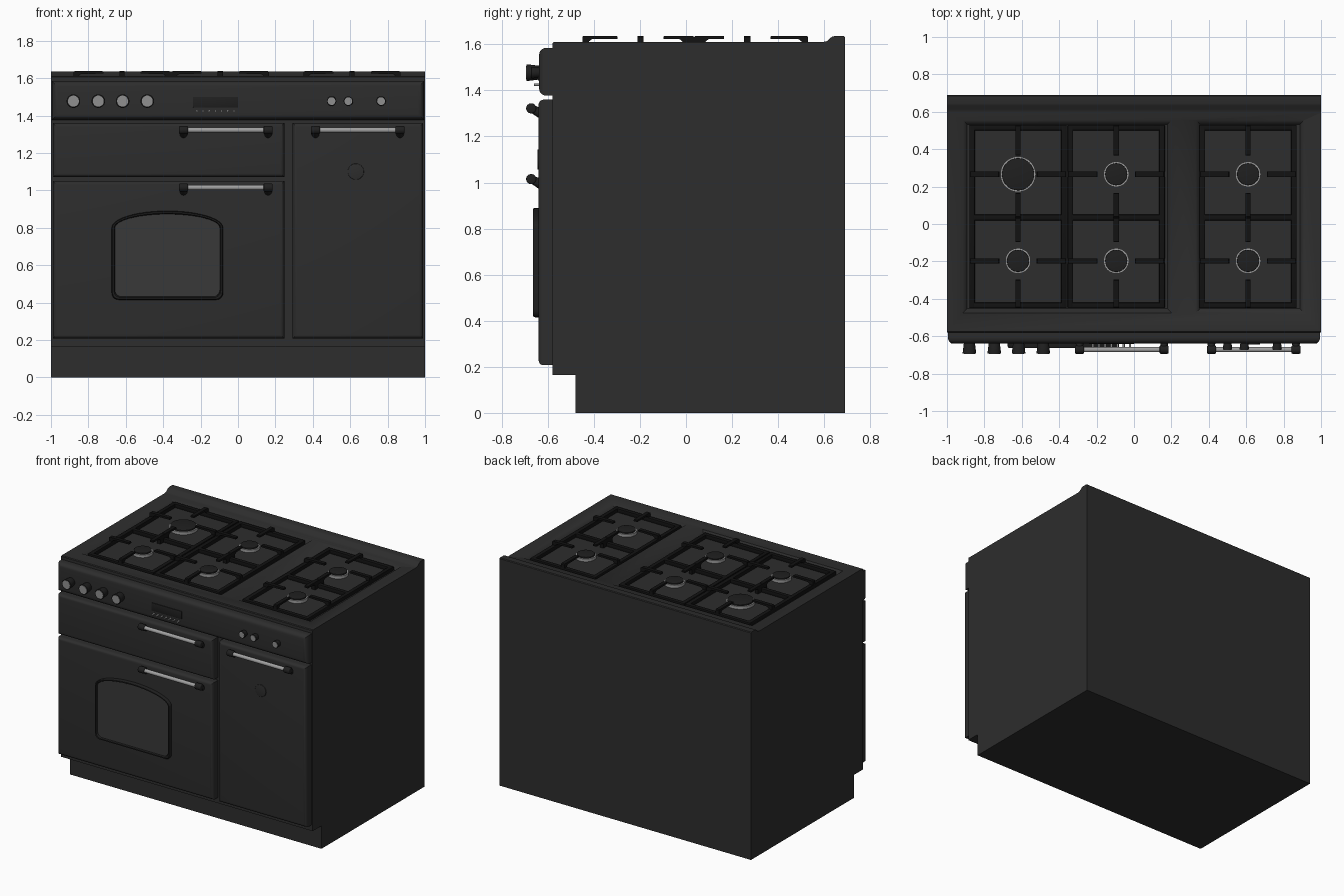
import bpy, bmesh
from math import pi, cos, sin
from mathutils import Vector, Matrix

if "Cube" in bpy.data.objects:
    bpy.data.objects.remove(bpy.data.objects["Cube"])


def material(name, v):
    m = bpy.data.materials.new(name)
    m.diffuse_color = (v, v, v, 1)
    m.use_nodes = True
    m.node_tree.nodes["Principled BSDF"].inputs["Base Color"].default_value = m.diffuse_color
    return m


ENAMEL = material("black_enamel", 0.026)
IRON = material("cast_iron", 0.006)
STEEL = material("steel", 0.35)
KNOB = material("knob_face", 0.28)
GLASS = material("oven_glass", 0.04)
TRIM = material("dark_trim", 0.014)


def finish(bm, name, mat):
    bmesh.ops.recalc_face_normals(bm, faces=bm.faces)
    me = bpy.data.meshes.new(name)
    bm.to_mesh(me)
    bm.free()
    me.shade_smooth()
    me.set_sharp_from_angle(angle=0.6)
    me.materials.append(mat)
    ob = bpy.data.objects.new(name, me)
    bpy.context.collection.objects.link(ob)
    return ob


def add_loft(bm, rings, cap=True):
    """Skin a list of equal-length closed point loops."""
    vs = [[bm.verts.new(p) for p in r] for r in rings]
    n = len(vs[0])
    for a, b in zip(vs, vs[1:]):
        for i in range(n):
            bm.faces.new((a[i], a[(i + 1) % n], b[(i + 1) % n], b[i]))
    if cap:
        bm.faces.new(vs[0])
        bm.faces.new(vs[-1])


def add_box(bm, x0, x1, y0, y1, z0, z1, front=0, rim=0):
    lo, hi = Vector((x0, y0, z0)), Vector((x1, y1, z1))
    mat = Matrix.Translation((lo + hi) / 2) @ Matrix.Diagonal((*(hi - lo), 1))
    vs = bmesh.ops.create_cube(bm, size=1, matrix=mat)["verts"]
    edges = {e for v in vs for e in v.link_edges}
    if front:   # round only the edges around the front face
        es = [e for e in edges if all(abs(v.co.y - y0) < 1e-4 for v in e.verts)]
        bmesh.ops.bevel(bm, geom=es, offset=front, segments=5, profile=0.5, affect='EDGES')
    elif rim:
        bmesh.ops.bevel(bm, geom=list(edges), offset=rim, segments=2, profile=0.5, affect='EDGES')


def add_cyl(bm, p0, p1, r0, r1=None, seg=32, rim=0):
    p0, p1 = Vector(p0), Vector(p1)
    d = p1 - p0
    mat = Matrix.Translation((p0 + p1) / 2) @ d.to_track_quat('Z', 'Y').to_matrix().to_4x4()
    vs = bmesh.ops.create_cone(bm, cap_ends=True, segments=seg, radius1=r0,
                               radius2=r0 if r1 is None else r1, depth=d.length, matrix=mat)["verts"]
    if rim:
        es = {e for v in vs for e in v.link_edges
              if any(len(f.verts) > 4 for f in e.link_faces)}
        bmesh.ops.bevel(bm, geom=list(es), offset=rim, segments=3, profile=0.5, affect='EDGES')


def box(name, mat, *a, **k):
    bm = bmesh.new()
    add_box(bm, *a, **k)
    return finish(bm, name, mat)


def cyl(name, mat, *a, **k):
    bm = bmesh.new()
    add_cyl(bm, *a, **k)
    return finish(bm, name, mat)


# Body: side profile with toe kick and raised back lip, extruded across x
side = [(-0.48, 0), (-0.48, 0.165), (-0.58, 0.165), (-0.58, 1.605), (-0.575, 1.61),
        (0.595, 1.61), (0.612, 1.614), (0.632, 1.632), (0.645, 1.636), (0.685, 1.636),
        (0.69, 1.631), (0.69, 0)]
bm = bmesh.new()
add_loft(bm, [[(x, y, z) for y, z in side] for x in (-1, 1)])
body = finish(bm, "body", ENAMEL)

# Two shallow hob wells with sloping sides
FLOOR = 1.582
bm = bmesh.new()
for x0, x1 in ((-0.915, 0.2), (0.33, 0.91)):
    rings = []
    for d, z in ((0.022, FLOOR), (0, 1.6101), (0, 1.66)):
        rings.append([(x0 + d, -0.475 + d, z), (x1 - d, -0.475 + d, z),
                      (x1 - d, 0.555 - d, z), (x0 + d, 0.555 - d, z)])
    add_loft(bm, rings)
cutter = finish(bm, "well_cutter", ENAMEL)
cutter.hide_render = True
cutter.hide_viewport = True
mod = body.modifiers.new("wells", 'BOOLEAN')
mod.operation = 'DIFFERENCE'
mod.object = cutter
mod.solver = 'EXACT'

# Control panel, drawer and doors
box("control_panel", ENAMEL, -0.995, 0.995, -0.638, -0.575, 1.377, 1.585, front=0.032)
box("upper_drawer", ENAMEL, -0.99, 0.248, -0.64, -0.575, 1.07, 1.36, front=0.022)
box("oven_door", ENAMEL, -0.99, 0.248, -0.64, -0.575, 0.207, 1.05, front=0.022)
box("side_door", ENAMEL, 0.292, 0.99, -0.64, -0.575, 0.207, 1.36, front=0.022)


# Arched oven window
def arch(d, y):
    x0, x1, z0, r = -0.675 + d, -0.08 - d, 0.415 + d, 0.035
    cx, a = (x0 + x1) / 2, (x1 - x0) / 2
    pts = []
    for c, s in ((x0 + r, pi), (x1 - r, 1.5 * pi)):
        for i in range(6):
            t = s + i * pi / 10
            pts.append((c + r * cos(t), y, z0 + r + r * sin(t)))
    for i in range(25):
        t = pi * i / 24
        pts.append((cx + a * cos(t), y, 0.80 + (0.09 - d) * sin(t)))
    return pts


bm = bmesh.new()
add_loft(bm, [arch(*p) for p in ((0, -0.63), (0, -0.656), (0.004, -0.664), (0.012, -0.664),
                                 (0.016, -0.657), (0.018, -0.63))], cap=False)
finish(bm, "window_frame", TRIM)
bm = bmesh.new()
add_loft(bm, [arch(0.017, -0.635), arch(0.017, -0.655)])
finish(bm, "window_glass", GLASS)


# Handles: steel bar between two dark end brackets
def handle(name, x0, x1, z):
    cyl(name + "_bar", STEEL, (x0 + 0.02, -0.672, z), (x1 - 0.02, -0.672, z), 0.0135)
    bm = bmesh.new()
    for xa, xb in ((x0, x0 + 0.048), (x1 - 0.048, x1)):
        add_cyl(bm, (xa, -0.672, z), (xb, -0.672, z), 0.022, rim=0.006)
        xm = (xa + xb) / 2
        add_cyl(bm, (xm, -0.668, z - 0.002), (xm, -0.63, z - 0.022), 0.017, 0.022)
    finish(bm, name + "_brackets", TRIM)


handle("drawer_handle", -0.315, 0.185, 1.322)
handle("oven_handle", -0.315, 0.185, 1.015)
handle("side_door_handle", 0.39, 0.89, 1.322)

# Round thermometer disc on the side door
cyl("door_disc", ENAMEL, (0.63, -0.63, 1.1), (0.63, -0.645, 1.1), 0.043, rim=0.003)


# Knobs: dark collar with a light face
def knob(name, x, r, y):
    z = 1.477
    cyl(name, TRIM, (x, -0.63, z), (x, y, z), r * 0.85, r * 1.08, rim=0.004)
    cyl(name + "_face", KNOB, (x, y + 0.01, z), (x, y - 0.002, z), r * 0.86)


for i, x in enumerate((-0.88, -0.747, -0.617, -0.485)):
    knob(f"large_knob_{i + 1}", x, 0.034, -0.693)
for i, x in enumerate((0.5, 0.59, 0.765)):
    knob(f"small_knob_{i + 1}", x, 0.024, -0.672)

# Display and its row of buttons
box("display", TRIM, -0.24, 0, -0.642, -0.63, 1.443, 1.5, rim=0.002)
bm = bmesh.new()
for i in range(7):
    x = -0.22 + i * 0.033
    add_cyl(bm, (x, -0.63, 1.425), (x, -0.66, 1.425), 0.006, seg=12)
finish(bm, "display_buttons", KNOB)


# Pan supports: low frame with raised spurs pointing at each burner
def add_spur(bm, p, q, foot=0.028, w=0.0135):
    p, q = Vector((*p, 0)), Vector((*q, 0))
    d = (q - p).normalized()
    n = Vector((-d.y, d.x, 0)) * w
    length = (q - p).length
    prof = [(0, FLOOR), (0, 1.632), (0.006, 1.637), (length - 0.004, 1.637), (length, 1.633),
            (length, 1.624), (foot + 0.012, 1.622), (foot, 1.612), (foot, FLOOR)]
    add_loft(bm, [[p + d * s + n * k + Vector((0, 0, z)) for s, z in prof] for k in (-1, 1)])


Y0, Y1, YM, BURNERS, GAP, W = -0.45, 0.53, 0.035, (-0.197, 0.266), 0.1, 0.03
for g, cx in enumerate((-0.62, -0.095, 0.61)):
    x0, x1 = cx - 0.26, cx + 0.26
    bx = cx
    bm = bmesh.new()
    for x in (x0, x1 - W):
        add_box(bm, x, x + W, Y0, Y1, FLOOR - 0.002, 1.609, rim=0.005)
    for y in (Y0, YM - W / 2, Y1 - W):
        add_box(bm, x0, x1, y, y + W, FLOOR - 0.002, 1.609, rim=0.005)
    for by in BURNERS:
        add_spur(bm, (x0, by), (bx - GAP, by))
        add_spur(bm, (x1, by), (bx + GAP, by))
    add_spur(bm, (bx, Y0), (bx, BURNERS[0] - GAP))
    add_spur(bm, (bx, Y1), (bx, BURNERS[1] + GAP))
    add_spur(bm, (bx, YM), (bx, BURNERS[0] + GAP), foot=0.05)
    add_spur(bm, (bx, YM), (bx, BURNERS[1] - GAP), foot=0.05)
    finish(bm, f"pan_support_{g + 1}", IRON)

    # Burners: steel ring with black cap, the rear left one larger
    for b, by in enumerate(BURNERS):
        r = 0.095 if (g, b) == (0, 1) else 0.068
        cyl(f"burner_ring_{g + 1}_{b + 1}", STEEL, (bx, by, FLOOR - 0.002), (bx, by, 1.602), r, seg=48)
        cyl(f"burner_cap_{g + 1}_{b + 1}", TRIM, (bx, by, 1.598), (bx, by, 1.611), r - 0.009,
            seg=48, rim=0.003)
